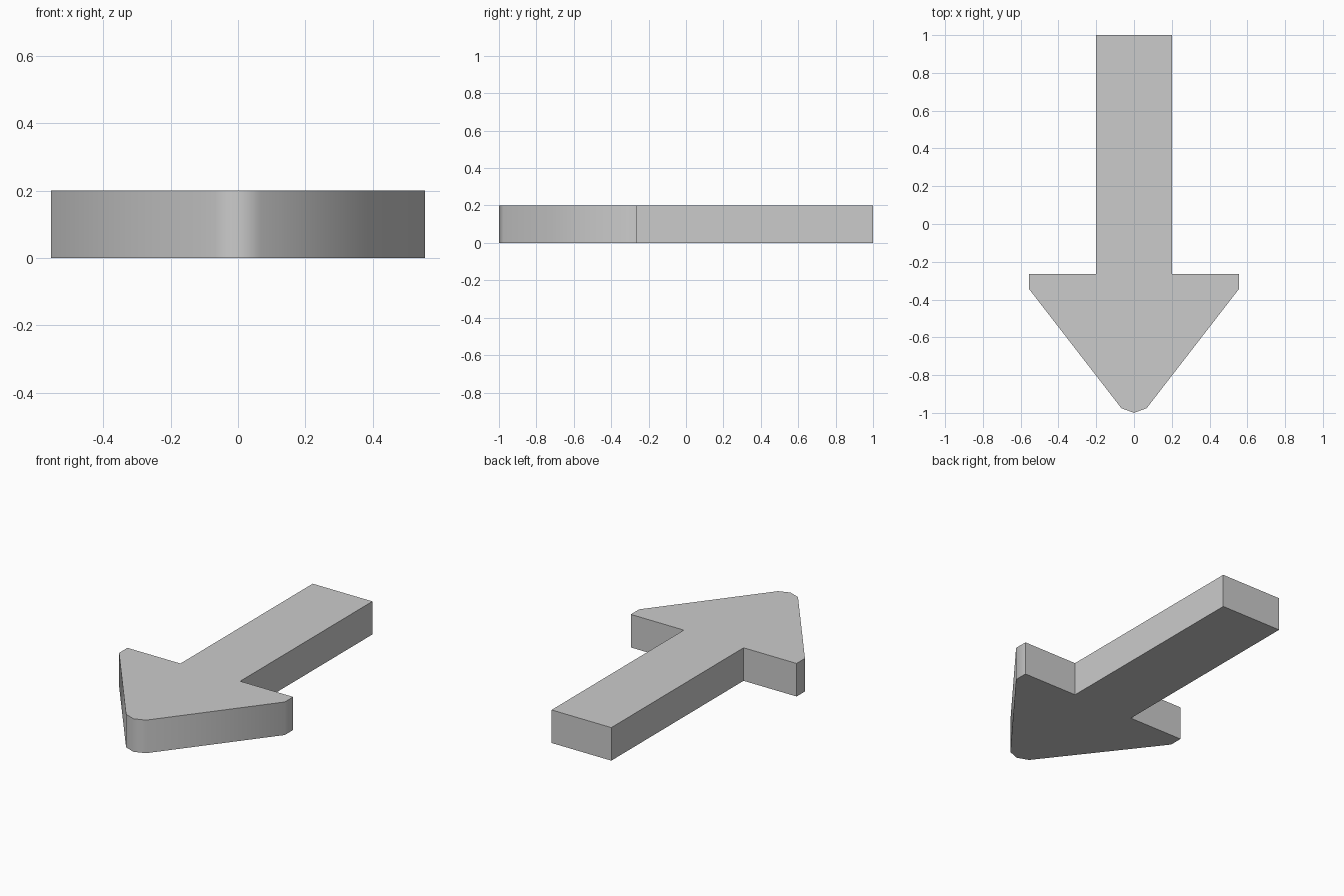
import bpy, bmesh

if "Cube" in bpy.data.objects:
    bpy.data.objects.remove(bpy.data.objects["Cube"])

HEIGHT = 0.2

# Right half of the arrow outline, from shaft end to tip
half = [(0.2, 1.0), (0.2, -0.265), (0.555, -0.265), (0.555, -0.345), (0.067, -0.975)]
outline = half + [(0.0, -1.0)] + [(-x, y) for x, y in reversed(half)]

# Extrude the outline into a solid plate
bm = bmesh.new()
base = bm.faces.new([bm.verts.new((x, y, 0)) for x, y in outline])
top = bmesh.ops.extrude_face_region(bm, geom=[base], use_keep_orig=True)
verts = [v for v in top["geom"] if isinstance(v, bmesh.types.BMVert)]
bmesh.ops.translate(bm, verts=verts, vec=(0, 0, HEIGHT))
bmesh.ops.recalc_face_normals(bm, faces=bm.faces)

mesh = bpy.data.meshes.new("arrow")
bm.to_mesh(mesh)
bm.free()
arrow = bpy.data.objects.new("arrow", mesh)
bpy.context.collection.objects.link(arrow)

# Soft shading around the blunted tip, crisp edges elsewhere
bpy.context.view_layer.objects.active = arrow
arrow.select_set(True)
bpy.ops.object.shade_smooth_by_angle(angle=0.96)
